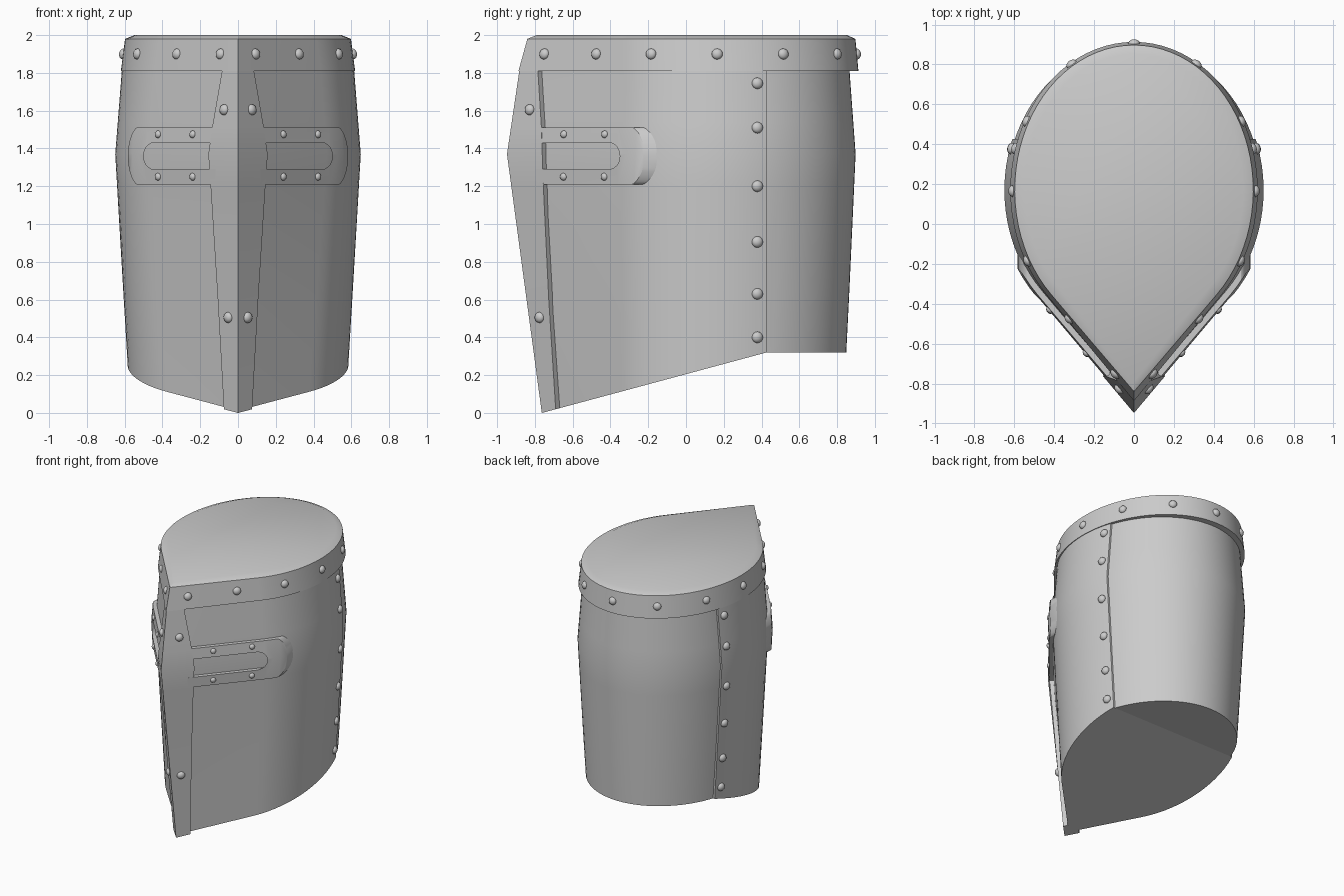
import bpy, bmesh, math
from mathutils import Vector, Matrix
from mathutils.bvhtree import BVHTree

if "Cube" in bpy.data.objects:
    bpy.data.objects.remove(bpy.data.objects["Cube"])

YC = 0.17          # y of the widest point of the teardrop section
SEAM = 0.427       # y of the seam between front and back shell
# shell profile: z, half width, back y, front tip y
PROFILE = [(-0.05, 0.567, 0.845, -0.709), (1.37, 0.65, 0.91, -0.90), (1.85, 0.612, 0.875, -0.829)]

steel = bpy.data.materials.new("steel_grey")
steel.diffuse_color = (0.6, 0.6, 0.6, 1)
steel.use_nodes = True
steel.node_tree.nodes["Principled BSDF"].inputs["Base Color"].default_value = steel.diffuse_color


def make_object(name, bm):
    bmesh.ops.recalc_face_normals(bm, faces=bm.faces[:])
    me = bpy.data.meshes.new(name)
    bm.to_mesh(me)
    bm.free()
    me.materials.append(steel)
    ob = bpy.data.objects.new(name, me)
    bpy.context.collection.objects.link(ob)
    return ob


def teardrop(w, back, tip, n=30):
    """Closed outline: rounded back, straight tangents meeting at the front tip."""
    b = back - YC
    low = -math.asin(b / (YC - tip))
    half = []
    for i in range(n + 1):
        a = math.pi / 2 + (low - math.pi / 2) * i / n
        half.append((w * math.cos(a), YC + b * math.sin(a)))
    half[0] = (0, back)
    return half + [(0, tip)] + [(-x, y) for x, y in half[:0:-1]]


def shell_ring(z, e=0.0):
    """Shell section at height z, pushed outward by e."""
    p, q = PROFILE[:2] if z <= PROFILE[1][0] else PROFILE[1:]
    t = (z - p[0]) / (q[0] - p[0])
    w, back, tip = [p[i] + (q[i] - p[i]) * t for i in (1, 2, 3)]
    return teardrop(w + e, back + e, tip - 1.54 * e)


def loft(rings):
    """Capped solid through a list of (z, outline)."""
    bm = bmesh.new()
    rows = [[bm.verts.new((x, y, z)) for x, y in pts] for z, pts in rings]
    n = len(rows[0])
    for a, b in zip(rows, rows[1:]):
        for i in range(n):
            j = (i + 1) % n
            bm.faces.new((a[i], a[j], b[j], b[i]))
    bm.faces.new(rows[0][::-1])
    bm.faces.new(rows[-1])
    return bm


def cut(bm, co, no):
    """Remove everything on the normal side of a plane and close the cut."""
    bmesh.ops.bisect_plane(bm, geom=bm.verts[:] + bm.edges[:] + bm.faces[:], dist=1e-5,
                           plane_co=co, plane_no=no, clear_outer=True)
    bmesh.ops.holes_fill(bm, edges=[e for e in bm.edges if e.is_boundary], sides=0)


SLOPE_CO, SLOPE_NO = (0, -0.762, 0), (0, 0.32, -1.189)
LEVELS = [-0.05, 0.65, 1.2, 1.37, 1.54, 1.85]

# Front shell with sloping lower edge
bm = loft([(z, shell_ring(z)) for z in LEVELS])
cut(bm, (0, SEAM, 0), (0, 1, 0))
cut(bm, SLOPE_CO, SLOPE_NO)
front_shell = make_object("front_shell", bm)

# Back shell, tucked slightly inside the front one
bm = loft([(z, shell_ring(z, -0.015 if z < 0 else -0.012)) for z in LEVELS])
cut(bm, (0, SEAM, 0), (0, -1, 0))
cut(bm, (0, 0, 0.32), (0, 0, -1))
make_object("back_shell", bm)

# Top band with gently raised cap
top_band = make_object("top_band", loft([
    (1.81, teardrop(0.62, 0.913, -0.887)),
    (1.98, teardrop(0.598, 0.897, -0.84)),
    (2.0, teardrop(0.548, 0.853, -0.79))]))

# Vertical strip of the cross, folded over the front ridge
rings = []
for z, h in [(-0.05, 0.071), (0.6, 0.107), (1.2, 0.145), (1.37, 0.157), (1.51, 0.137), (1.815, 0.084)]:
    pts = shell_ring(z, 0.031)
    k = min(range(len(pts)), key=lambda i: pts[i][1])
    t = pts[k][1]
    yh = t + h * (pts[k - 1][1] - t) / pts[k - 1][0]
    rings.append((z, [(-h, yh), (0, t), (h, yh), (h - 0.03, yh + 0.026),
                      (0, t + 0.06), (0.03 - h, yh + 0.026)]))
bm = loft(rings)
cut(bm, SLOPE_CO, SLOPE_NO)
ridge_strip = make_object("ridge_strip", bm)

# Eye plates: an enlarged shell slice cut by a C-shaped prism, then mirrored
eye_plates = make_object("eye_plates", loft([(z, shell_ring(z, 0.03)) for z in (1.1, 1.37, 1.6)]))
shape = [(0.12, 1.21)]
for i in range(17):                                     # bowed outer end
    u = math.sin(math.pi * (i / 16 - 0.5))
    shape.append((0.537 + 0.046 * (1 - u * u) ** 0.7, 1.36 + 0.15 * u))
shape += [(0.12, 1.51), (0.12, 1.43)]
for i in range(13):                                     # rounded slot end
    a = math.pi / 2 - math.pi * i / 12
    shape.append((0.445 + 0.055 * math.cos(a), 1.36 + 0.07 * math.sin(a)))
shape.append((0.12, 1.29))
bm = bmesh.new()
face = bm.faces.new([bm.verts.new((x, -1.1, z)) for x, z in shape])
ext = bmesh.ops.extrude_face_region(bm, geom=[face])
bmesh.ops.translate(bm, vec=(0, 1.0, 0), verts=[v for v in ext["geom"] if isinstance(v, bmesh.types.BMVert)])
if not any(len(f.verts) == len(shape) and f.calc_center_median().y < -1 for f in bm.faces):
    bm.faces.new([v for v in bm.verts if v.co.y < -1])
cutter = make_object("eye_plate_cutter", bm)
cutter.hide_render = True
mod = eye_plates.modifiers.new("shape", 'BOOLEAN')
mod.operation, mod.solver, mod.object = 'INTERSECT', 'EXACT', cutter
bpy.context.view_layer.objects.active = eye_plates
bpy.ops.object.modifier_apply(modifier="shape")
bpy.data.objects.remove(cutter)
eye_plates.modifiers.new("mirror", 'MIRROR')


def rivets(name, target, rays, radius):
    """Domed rivets where rays hit the target; those off the centre line are mirrored."""
    bpy.context.view_layer.update()
    tree = BVHTree.FromObject(target, bpy.context.evaluated_depsgraph_get())
    bm = bmesh.new()
    for origin, direction in rays:
        co, no, _, _ = tree.ray_cast(Vector(origin), Vector(direction))
        if co is None:
            continue
        if no.dot(Vector(direction)) > 0:
            no = -no
        for side in ((1, -1) if abs(co.x) > 0.01 else (1,)):
            c, n = Vector((co.x * side, co.y, co.z)), Vector((no.x * side, no.y, no.z))
            m = (Matrix.Translation(c) @ n.to_track_quat('Z', 'Y').to_matrix().to_4x4()
                 @ Matrix.Diagonal((1, 1, 0.75, 1)))
            bmesh.ops.create_uvsphere(bm, u_segments=16, v_segments=10, radius=radius, matrix=m)
    make_object(name, bm)


def from_side(y, z):
    return (2, y, z), (-1, 0, 0)


def from_front(x, z):
    return (x, -2, z), (0, 1, 0)


rivets("band_rivets", top_band,
       [from_side(y, 1.9) for y in (-0.75, -0.475, -0.185, 0.165, 0.515, 0.8)]
       + [((0, 2, 1.9), (0, -1, 0))], 0.029)
rivets("seam_rivets", front_shell,
       [from_side(0.378, z) for z in (0.4, 0.63, 0.905, 1.2, 1.51, 1.745)], 0.03)
rivets("strip_rivets", ridge_strip, [from_front(0.073, 1.605), from_front(0.051, 0.505)], 0.029)
rivets("eye_plate_rivets", eye_plates,
       [from_front(x, z) for x in (0.24, 0.423) for z in (1.25, 1.475)], 0.02)

# Smooth shading with crisp edges
bpy.ops.object.select_all(action='SELECT')
bpy.ops.object.shade_smooth_by_angle(angle=math.radians(30))
